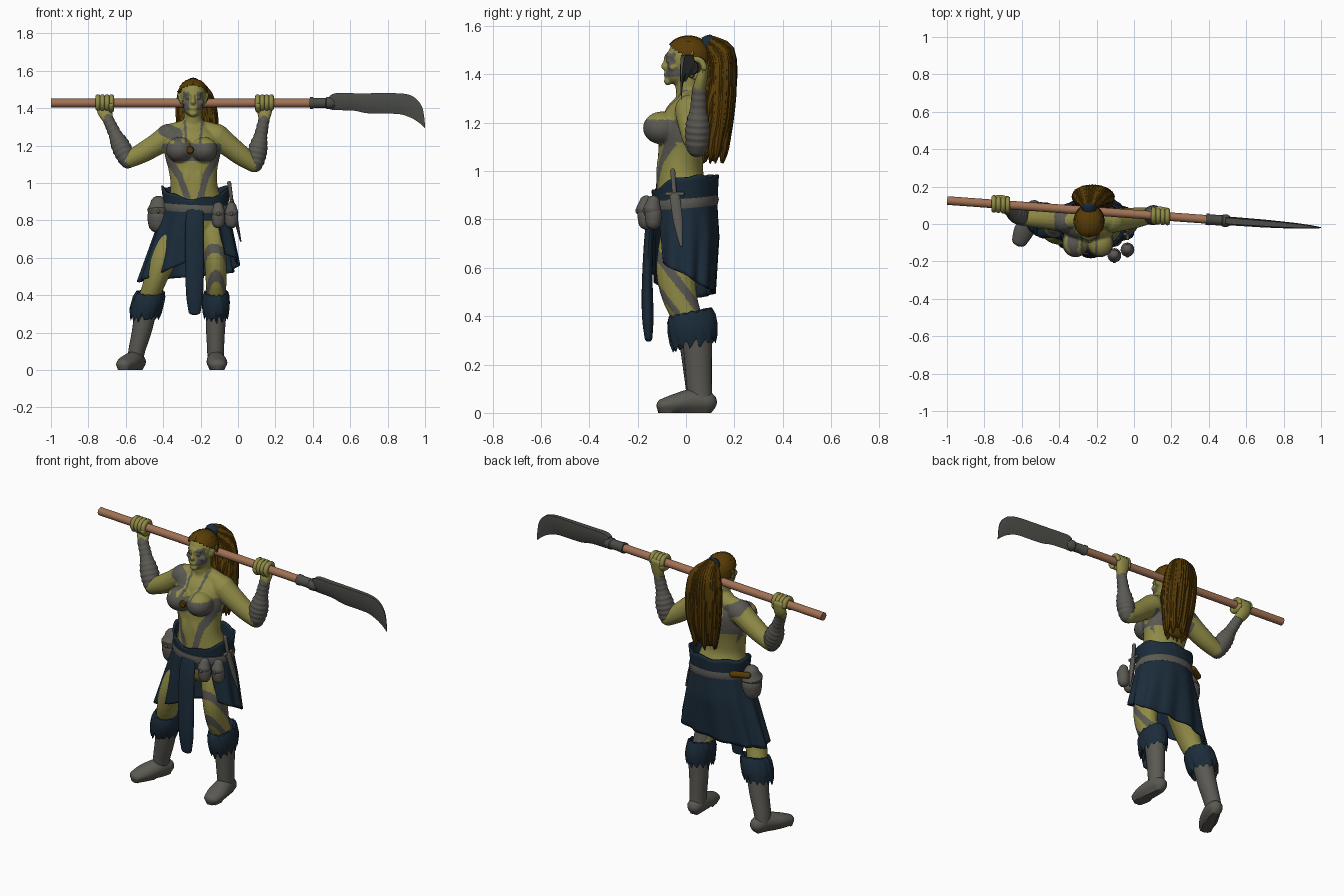
import bpy, bmesh, math, random
from mathutils import Vector, Matrix

if "Cube" in bpy.data.objects:
    bpy.data.objects.remove(bpy.data.objects["Cube"])
random.seed(4)
X, Y, Z = Vector((1, 0, 0)), Vector((0, 1, 0)), Vector((0, 0, 1))

def material(name, c):
    m = bpy.data.materials.new(name)
    m.diffuse_color = (*c, 1)
    m.use_nodes = True
    m.node_tree.nodes["Principled BSDF"].inputs["Base Color"].default_value = m.diffuse_color
    return m
SKIN = material("olive skin", (0.275, 0.255, 0.062))
GREY = material("warm grey", (0.102, 0.099, 0.086))
NAVY = material("dark blue cloth", (0.011, 0.025, 0.042))
HAIR = material("brown hair", (0.098, 0.045, 0.002))
WOOD = material("pole wood", (0.36, 0.17, 0.09))
STEEL = material("dark steel", (0.072, 0.075, 0.064))

def make(name, bm, mat):
    bmesh.ops.recalc_face_normals(bm, faces=bm.faces)
    me = bpy.data.meshes.new(name)
    bm.to_mesh(me)
    bm.free()
    me.materials.append(mat)
    me.polygons.foreach_set("use_smooth", [True] * len(me.polygons))
    me.set_sharp_from_angle(angle=math.radians(42))
    ob = bpy.data.objects.new(name, me)
    bpy.context.collection.objects.link(ob)
    return ob

def spline(pts, sub):
    out = []
    for i in range(len(pts) - 1):
        a, b, c, d = pts[max(i - 1, 0)], pts[i], pts[i + 1], pts[min(i + 2, len(pts) - 1)]
        for k in range(sub):
            t = k / sub
            out.append([0.5 * (2*q + (r-p)*t + (2*p-5*q+4*r-s)*t*t + (3*q-p-3*r+s)*t**3)
                        for p, q, r, s in zip(a, b, c, d)])
    return out + [list(pts[-1])]

def skin_rings(bm, rings, loop=False):
    rows = [[bm.verts.new(p) for p in r] for r in rings]
    n = len(rows[0])
    for a, b in zip(rows, rows[1:] + (rows[:1] if loop else [])):
        for j in range(n):
            bm.faces.new((a[j], a[(j+1) % n], b[(j+1) % n], b[j]))
    if not loop:
        bm.faces.new(rows[0])
        bm.faces.new(rows[-1])

# tube through points (x, y, z, radius along ref, other radius) with rounded ends
def tube(bm, pts, ref=X, n=16, sub=4, rounded=True):
    s = spline([tuple(p) if len(p) == 5 else (*p, p[3]) for p in pts], sub)
    c = [Vector(p[:3]) for p in s]
    secs = []
    for i, p in enumerate(s):
        t = (c[min(i+1, len(c)-1)] - c[max(i-1, 0)]).normalized()
        u = (ref - t * ref.dot(t)).normalized()
        secs.append((c[i], t, u, t.cross(u), p[3], p[4]))
    if rounded:
        def caps(sec, sign):
            o, t, u, v, a, b = sec
            return [(o + t*sign*min(a, b)*math.sin(g), t, u, v, a*math.cos(g), b*math.cos(g)) for g in (1.35, 0.9, 0.45)]
        secs = caps(secs[0], -1) + secs + caps(secs[-1], 1)[::-1]
    skin_rings(bm, [[o + u*a*math.cos(w) + v*b*math.sin(w) for w in (2*math.pi*j/n for j in range(n))]
                    for o, t, u, v, a, b in secs])

def ball(bm, c, r):
    bmesh.ops.create_uvsphere(bm, u_segments=24, v_segments=16, radius=1,
                              matrix=Matrix.Translation(c) @ Matrix.Diagonal((*r, 1)))

def tube_obj(name, pts, mat, **kw):
    bm = bmesh.new()
    tube(bm, pts, **kw)
    return make(name, bm, mat)

def pole(x, z=1.428):
    return Vector((x, 0.053 - 0.0725 * x, z))
AX = (pole(1) - pole(0)).normalized()
HX = -0.24

# body: overlapping muscles fused by a voxel remesh
bm = bmesh.new()
tube(bm, [(-.23, 0, .78, .15, .11), (-.23, -.01, .88, .15, .115), (-.235, -.025, .98, .126, .098), (-.24, -.02, 1.07, .13, .095),
          (-.243, -.01, 1.16, .15, .1), (-.243, .005, 1.24, .145, .09), (-.24, .015, 1.29, .09, .06)], n=32)
tube(bm, [(HX, .025, 1.25, .065), (HX, .008, 1.33, .05), (HX, 0, 1.41, .05)])
tube(bm, [(-.38, .02, 1.262, .05), (-.31, .025, 1.28, .05), (HX, .03, 1.295, .05), (-.17, .025, 1.28, .05), (-.10, .02, 1.262, .05)], ref=Y)
for s in (-1, 1):
    ball(bm, (-.247 + s*.066, -.1, 1.178), (.072, .078, .068))
    ball(bm, (-.243 + s*.03, -.1, 1.0), (.03, .022, .085))
    tube(bm, [(HX + s*.062, -.005, 1.435, .012, .02), (HX + s*.074, .012, 1.462, .008, .016), (HX + s*.084, .03, 1.495, .004)])
    ball(bm, (HX + s*.037, -.055, 1.43), (.022, .02, .018))
    ball(bm, (HX + s*.027, -.074, 1.456), (.014, .01, .009))
for c, r in [((HX, .005, 1.465), (.069, .084, .086)), ((HX, -.035, 1.41), (.054, .052, .054)), ((HX, -.075, 1.372), (.024, .016, .018)),
             ((HX, -.088, 1.433), (.014, .016, .016)), ((HX, -.083, 1.455), (.008, .012, .025)),
             ((HX, -.066, 1.477), (.046, .022, .012)), ((HX, -.081, 1.399), (.024, .012, .011))]:
    ball(bm, c, r)
tube(bm, [(-.37, .02, 1.25, .068), (-.43, .025, 1.21, .06), (-.51, .03, 1.162, .054), (-.585, .035, 1.125, .046)], ref=Y)
tube(bm, [(-.115, .02, 1.25, .068), (-.05, .025, 1.2, .06), (.02, .035, 1.145, .054), (.085, .045, 1.10, .044)], ref=Y)
tube(bm, [(-.31, 0, .8, .09), (-.36, -.02, .68, .085), (-.41, -.03, .57, .072, .08), (-.45, -.02, .46, .058, .066), (-.49, .02, .35, .055)])
tube(bm, [(-.15, 0, .8, .085), (-.13, -.025, .68, .072, .09), (-.12, -.04, .57, .06, .082), (-.117, -.02, .46, .055, .07), (-.115, .03, .35, .052)])
body = make("body", bm, SKIN)
m = body.modifiers.new("fuse", 'REMESH')
m.mode, m.voxel_size = 'VOXEL', 0.006
m = body.modifiers.new("soften", 'SMOOTH')
m.factor, m.iterations = 0.5, 4
me = bpy.data.meshes.new_from_object(body.evaluated_get(bpy.context.evaluated_depsgraph_get()))
body.modifiers.clear()
body.data = me
me.polygons.foreach_set("use_smooth", [True] * len(me.polygons))
me.materials.clear()
me.materials.append(SKIN)
me.materials.append(GREY)

# painted stripes, chest band and face paint: (x1, z1, x2, z2, half width)
STRIPES = [(-.36, 1.11, -.315, 1.04, .02), (-.315, 1.04, -.27, .92, .017), (-.13, 1.11, -.17, 1.04, .02), (-.17, 1.04, -.20, .92, .017),
           (-.39, 1.285, -.33, 1.26, .036), (-.34, 1.26, -.30, 1.18, .018), (-.19, 1.33, -.205, 1.2, .007), (-.285, 1.33, -.275, 1.2, .007)]
def painted(c):
    if c.z > 1.36:
        return .02 < abs(c.x - HX) < .054 and 1.39 < c.z < 1.488 and c.y < -.018
    if c.z < .75:
        return c.x > -.23 and (abs(c.z + 1.3*c.y - .5) < .028 or abs(c.z + 1.3*c.y - .365) < .02)
    if 1.118 < c.z < 1.212 and -.405 < c.x < -.085 and (c.y < -.02 or abs(c.x + .243) < .145):
        return True
    p = Vector((c.x, c.z))
    for x1, z1, x2, z2, w in STRIPES:
        a, d = Vector((x1, z1)), Vector((x2 - x1, z2 - z1))
        t = min(1, max(0, (p - a).dot(d) / d.dot(d)))
        if (p - a - d*t).length < w and (c.y < .03 or z1 in (1.285, 1.26)):
            return True
    return False
for f in me.polygons:
    f.material_index = int(painted(f.center))

# forearm wraps
for side, a, b in (("right", (-.59, .035, 1.12), (-.697, .095, 1.345)), ("left", (.09, .045, 1.10), (.14, .055, 1.345))):
    a, b = Vector(a), Vector(b)
    pts = []
    for i in range(19):
        t = i / 18
        r = (.046 + .012*math.sin(math.pi*min(1, t*1.6)) - .016*t) * (1 if i % 2 else .92)
        pts.append((*a.lerp(b, t), r))
    tube_obj(side + "_forearm_wrap", pts, GREY, ref=Y, n=20, sub=2)
    # gripping hand
    bm = bmesh.new()
    x0 = -.712 if side == "right" else .142
    g = pole(x0)
    tube(bm, [(*b, .03, .026), (*(g + Vector((0, .022, -.045))), .04, .024), (*(g + Vector((0, .034, .005))), .043, .017)], ref=AX)
    def arc(x, a0, a1, r, w):
        tube(bm, [(*(pole(x) + Y*r*math.cos(q) + Z*r*math.sin(q)), w) for q in
                  (math.radians(a0 + (a1-a0)*k/6) for k in range(7))], ref=AX, n=10, sub=2)
    for k in range(4):
        arc(x0 - .037 + .0245*k, 0, 235, .034, .0137)
    arc(x0 + (.035 if side == "right" else -.035), -30, -160, .037, .015)
    make(side + "_hand", bm, SKIN)

# polearm
tube_obj("pole", [(*pole(-.999), .023), (*pole(.42), .023)], WOOD, ref=Z, rounded=False)
tube_obj("blade_socket", [(*pole(x), r) for x, r in ((.385, .031), (.40, .031), (.405, .028), (.47, .028), (.475, .033), (.50, .033), (.52, .02))],
         STEEL, ref=Z, sub=1, rounded=False)
bm = bmesh.new()
skin_rings(bm, [[pole(x, zt) + Y*h*.7, pole(x, (zt+zb)/2) + Y*h, pole(x, zb), pole(x, (zt+zb)/2) - Y*h, pole(x, zt) - Y*h*.7]
    for x, zt, zb, h in spline([(.49, 1.465, 1.395, .022), (.52, 1.48, 1.39, .023), (.62, 1.48, 1.387, .022), (.70, 1.48, 1.372, .021),
                                (.85, 1.48, 1.37, .016), (.91, 1.473, 1.355, .012), (.95, 1.453, 1.335, .009), (.983, 1.41, 1.31, .005),
                                (.996, 1.35, 1.298, .003), (1.0, 1.298, 1.294, .001)], 3)])
make("blade", bm, STEEL)

# hair cap with combed grooves
bm = bmesh.new()
bmesh.ops.create_uvsphere(bm, u_segments=64, v_segments=32, radius=1)
for v in bm.verts:
    k = 1 + .018*math.cos(24*math.atan2(v.co.x, v.co.z + .001))
    flat = math.copysign(abs(v.co.z)**.85, v.co.z)
    v.co = Vector((HX + v.co.x*.082*k, .01 + v.co.y*.095*k, 1.465 + flat*.094*k))
low = [f for f in bm.faces if f.calc_center_median().z < 1.462 - .75*(f.calc_center_median().y - .01)]
bmesh.ops.delete(bm, geom=low, context='FACES')
make("hair_cap", bm, HAIR)

# ponytail: core and layered ragged locks
bm = bmesh.new()
tube(bm, [(HX, .07, 1.515, .03), (HX, .115, 1.525, .05, .03), (-.23, .14, 1.47, .082, .042), (-.22, .145, 1.35, .096, .044),
          (-.212, .137, 1.22, .094, .04), (-.21, .12, 1.12, .078, .03), (-.21, .112, 1.06, .055, .02)], n=24)
for i in range(36):
    a = 2*math.pi*i*5/36
    ca, sa = math.cos(a), math.sin(a)
    e = random.uniform(1.03, 1.09) if i % 3 else random.uniform(1.12, 1.28)
    lock = [(HX + .03*ca, .10 + .01*sa, 1.525 + .02*sa, .014), (-.23 + .076*ca, .142 + .04*sa, 1.47 + .03*sa, .019),
            (-.22 + .093*ca, .145 + .045*sa, 1.36, .021)]
    if e < 1.1:
        lock += [(-.212 + .09*ca, .137 + .042*sa, 1.22, .02)]
    w = .09 - .02*max(0, 1.2 - e)/.15
    tube(bm, lock + [(-.21 + w*ca, .122 + .042*sa, e + .06, .017), (-.21 + w*.95*ca, .114 + .042*sa, e, .004)], n=8, sub=3)
make("ponytail", bm, HAIR)
tube_obj("hair_band", [(HX, .075, 1.515, .038), (HX, .10, 1.522, .042), (HX, .115, 1.525, .038)], NAVY, rounded=False)

# skirt: draped wall with a slanted hem and a front slit
HEM = [(-180, .5), (-130, .48), (-90, .47), (-60, .49), (-30, .54), (-6, .59), (2, .8), (40, .8), (47, .62), (90, .57), (130, .52), (180, .5)]
def hem(d):
    for (a, p), (b, q) in zip(HEM, HEM[1:]):
        if a <= d <= b:
            return p + (q - p)*(d - a)/(b - a)
bm = bmesh.new()
rows = []
for i in range(144):
    d = -180 + 2.5*i
    s, c = math.sin(math.radians(d)), math.cos(math.radians(d))
    top = .98 - .065*max(0, c)**1.5 + .006*math.sin(math.radians(d*7))
    col = []
    for k in range(25):
        z = top + (hem(d) - top)*k/24
        drop = max(0, .87 - z)
        flare = .12*max(0, z - .88)
        fold = .035*drop*math.cos(math.radians(d*11)) + .02*drop*math.cos(math.radians(d*5 + 40))
        rx = .168 + drop*(.33 if s < 0 else .2) + flare + fold
        ry = .135 + .04*min(drop, .15) + fold if c > 0 else .125 + .07*min(drop, .12) - .09*max(0, drop - .15) + fold*.6
        col.append(bm.verts.new((-.225 + rx*s, -(ry + flare*.5)*c, z)))
    rows.append(col)
for a, b in zip(rows, rows[1:] + rows[:1]):
    for k in range(24):
        bm.faces.new((a[k], b[k], b[k+1], a[k+1]))
skirt = make("skirt", bm, NAVY)
m = skirt.modifiers.new("thickness", 'SOLIDIFY')
m.thickness, m.offset = .01, 0
tube_obj("front_tabard", [(-.23, -.14, .85, .045, .012), (-.232, -.152, .75, .05, .018), (-.232, -.16, .55, .05, .022),
                          (-.232, -.158, .4, .045, .024), (-.232, -.155, .31, .032, .016)], NAVY, n=20)

# belt, pouches and dagger
bm = bmesh.new()
skin_rings(bm, [[Vector((-.225 + (.17 + p)*math.sin(w), -((.137 if math.cos(w) > 0 else .122) + p)*math.cos(w),
                         .872 + .012*math.cos(w + 2.6) + q))
                 for p, q in ((-.01, -.02), (.009, -.02), (.014, 0), (.009, .02), (-.01, .02))]
                for w in (2*math.pi*i/64 for i in range(64))], loop=True)
make("belt", bm, GREY)
for name, x, y, r, z0, z1 in (("side_pouch", -.425, -.01, .056, .785, .875), ("front_pouch", -.105, -.165, .034, .79, .86),
                              ("hip_pouch", -.035, -.135, .034, .79, .86)):
    bm = bmesh.new()
    tube(bm, [(x, y, z0, r, r*.95), (x, y, (z0+z1)/2, r*1.05), (x, y, z1, r*.75)], n=20)
    tube(bm, [(x, y - .004, z1 - .015, r*1.08), (x, y, z1 + .012, r*.8)], n=20)
    ball(bm, (x, y - r*1.05, z1 - .025), (.009, .009, .012))
    make(name, bm, GREY)
tube_obj("pouch_roll", [(-.44, .045, .895, .018), (-.37, .085, .90, .018)], HAIR, ref=Z)
bm = bmesh.new()
tube(bm, [(-.047, -.055, 1.0, .011), (-.035, -.048, .91, .01)], n=10)
tube(bm, [(-.034, -.078, .905, .009), (-.034, -.015, .905, .009)], n=10)
tube(bm, [(-.033, -.047, .90, .012, .022), (-.008, -.033, .79, .01, .02), (.014, -.02, .69, .004, .005)], n=10)
make("dagger", bm, GREY)
tube_obj("chest_brooch", [(-.257, -.152, 1.178, .021), (-.257, -.163, 1.178, .017)], HAIR, sub=1, rounded=False)

# boots and fur cuffs
SHAFTS = (("right", [(-.487, .025, .36, .062), (-.512, .04, .22, .053, .057), (-.54, .05, .11, .045, .052), (-.55, .055, .05, .042, .05)],
           [(-.535, .085, .045, .043), (-.555, .03, .05, .05), (-.59, -.04, .04, .053, .04), (-.612, -.09, .03, .042, .03)], (-.483, .02, .088, .095)),
          ("left", [(-.115, .045, .36, .058, .065), (-.12, .05, .22, .051, .057), (-.12, .055, .11, .045, .052), (-.12, .06, .05, .044, .05)],
           [(-.12, .085, .045, .043), (-.117, .03, .05, .05), (-.112, -.04, .04, .055, .04), (-.11, -.092, .03, .045, .03)], (-.118, .026, .074, .102)))
for side, shaft, foot, (cx, cy, rx, ry) in SHAFTS:
    bm = bmesh.new()
    tube(bm, shaft, n=24)
    tube(bm, foot, n=24)
    for v in bm.verts:
        v.co.z = max(v.co.z, 0) if v.co.z > .012 else 0
    make(side + "_boot", bm, GREY)
    bm = bmesh.new()
    n, lean = 56, (-.02 if side == "right" else 0)
    jag = [random.uniform(-.01, .01) + (.008 if j % 4 < 2 else -.008) for j in range(n)]
    rings = []
    for z, k, w in ((.385, .55, 0), (.418, .75, .2), (.415, .88, .3), (.39, .97, .3), (.35, 1, .3), (.315, .96, .7), (.285, .86, 1.1), (.33, .6, 0)):
        ring = []
        for j in range(n):
            q, f = 2*math.pi*j/n, k*(1 + random.uniform(-.025, .025))
            y = ry*f*math.sin(q)
            ring.append(Vector((cx + lean*(.36 - z)/.08 + rx*f*math.cos(q), cy + (.36 - z)*.12 + y, z + jag[j]*w + .2*y)))
        rings.append(ring)
    skin_rings(bm, rings)
    make(side + "_fur_cuff", bm, NAVY)
